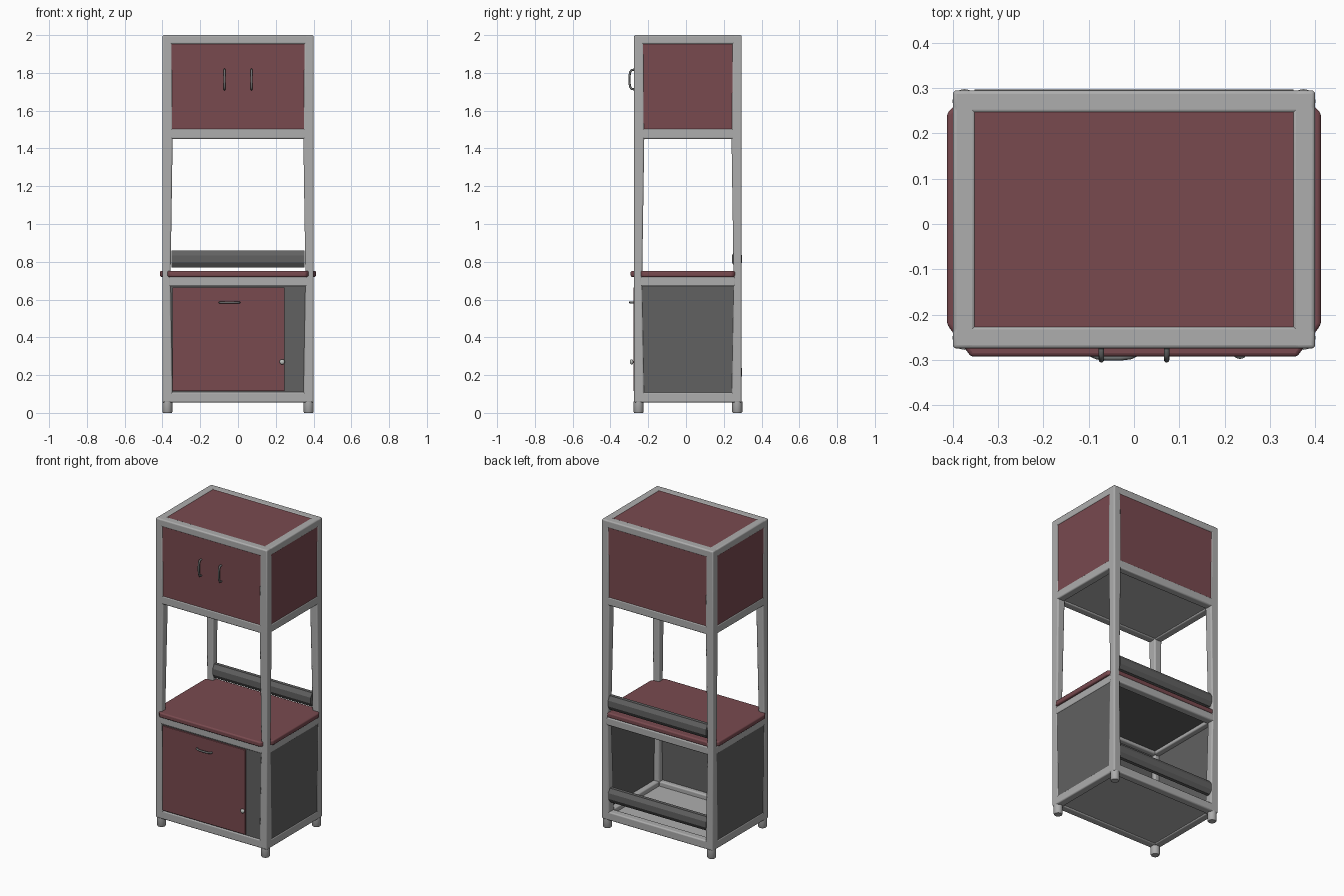
import bpy, bmesh, math
from mathutils import Vector

if "Cube" in bpy.data.objects:
    bpy.data.objects.remove(bpy.data.objects["Cube"])


def material(name, rgb):
    m = bpy.data.materials.new(name)
    m.diffuse_color = (*rgb, 1)
    m.use_nodes = True
    m.node_tree.nodes["Principled BSDF"].inputs["Base Color"].default_value = m.diffuse_color
    return m


FRAME = material("light grey frame", (0.42, 0.42, 0.42))
RED = material("dull red panel", (0.19, 0.068, 0.078))
DARK = material("dark grey panel", (0.12, 0.12, 0.12))
METAL = material("handle metal", (0.16, 0.165, 0.165))
KNOB = material("pale knob", (0.5, 0.52, 0.5))

X, Y0, Y1, T = 0.4, -0.275, 0.295, 0.05   # frame outer limits and bar width


def finish(name, bm, mat, bevel=0, smooth=True):
    bmesh.ops.recalc_face_normals(bm, faces=bm.faces)
    me = bpy.data.meshes.new(name)
    bm.to_mesh(me)
    bm.free()
    ob = bpy.data.objects.new(name, me)
    bpy.context.collection.objects.link(ob)
    me.materials.append(mat)
    if bevel:
        b = ob.modifiers.new("bevel", 'BEVEL')
        b.width, b.segments, b.limit_method = bevel, 3, 'ANGLE'
    if smooth:
        bpy.ops.object.select_all(action='DESELECT')
        ob.select_set(True)
        bpy.context.view_layer.objects.active = ob
        bpy.ops.object.shade_smooth_by_angle(angle=math.radians(35))
    return ob


def loft(name, rings, mat, bevel=0, smooth=True):
    bm = bmesh.new()
    vs = [[bm.verts.new(p) for p in r] for r in rings]
    n = len(vs[0])
    for a, b in zip(vs, vs[1:]):
        for i in range(n):
            bm.faces.new((a[i], a[(i + 1) % n], b[(i + 1) % n], b[i]))
    bm.faces.new(vs[0])
    bm.faces.new(vs[-1])
    return finish(name, bm, mat, bevel, smooth)


def box(name, x0, x1, y0, y1, z0, z1, mat, bevel=0):
    return loft(name, [[(x0, y0, z), (x1, y0, z), (x1, y1, z), (x0, y1, z)]
                       for z in (z0, z1)], mat, bevel, bevel > 0)


def tube(name, pts, r, mat):
    cu = bpy.data.curves.new(name, 'CURVE')
    cu.dimensions = '3D'
    cu.bevel_depth, cu.bevel_resolution, cu.use_fill_caps = r, 3, True
    s = cu.splines.new('POLY')
    s.points.add(len(pts) - 1)
    for p, c in zip(s.points, pts):
        p.co = (*c, 1)
    ob = bpy.data.objects.new(name, cu)
    cu.materials.append(mat)
    bpy.context.collection.objects.link(ob)


# corner posts (slimmer near the worktop) and round feet
for sx, side in ((-1, "left"), (1, "right")):
    for yo, sy, end in ((Y0, 1, "front"), (Y1, -1, "back")):
        rings = []
        for z, w in ((0.055, 0.055), (0.72, 0.043), (1.45, 0.054), (2.0, 0.05)):
            xa, xb, yb = sx * X, sx * (X - w), yo + sy * w
            rings.append([(xa, yo, z), (xb, yo, z), (xb, yb, z), (xa, yb, z)])
        loft(f"{end}_{side}_post", rings, FRAME, 0.008)
        cx, cy = sx * (X - 0.026), yo + sy * 0.024
        loft(f"{end}_{side}_foot",
             [[(cx + r * math.cos(a * math.pi / 8), cy + r * math.sin(a * math.pi / 8), z)
               for a in range(16)] for z, r in ((0, 0.023), (0.006, 0.027), (0.06, 0.027))], FRAME)

# horizontal rails at four heights
for z0, z1, lvl in ((0.055, 0.11, "base"), (0.67, 0.722, "worktop"),
                    (1.45, 1.505, "cabinet_bottom"), (1.952, 2.0, "cabinet_top")):
    xi = X - 0.03
    box(f"{lvl}_front_rail", -xi, xi, Y0, Y0 + T, z0, z1, FRAME, 0.008)
    box(f"{lvl}_back_rail", -xi, xi, Y1 - T, Y1, z0, z1, FRAME, 0.008)
    for s, side in ((-1, "left"), (1, "right")):
        a, b = sorted((s * X, s * (X - T)))
        box(f"{lvl}_{side}_rail", a, b, Y0 + 0.03, Y1 - 0.03, z0, z1, FRAME, 0.008)

# upper cabinet panels
xi, e = X - 0.04, 0.003
box("upper_front_panel", -xi, xi, Y0 + e, Y0 + 0.015, 1.49, 1.965, RED)
box("upper_back_panel", -xi, xi, Y1 - 0.015, Y1 - e, 1.49, 1.965, RED)
box("upper_top_panel", -xi, xi, Y0 + 0.04, Y1 - 0.04, 1.985, 2.0 - e, RED)
box("upper_floor_panel", -xi, xi, Y0 + 0.04, Y1 - 0.04, 1.458, 1.475, FRAME)
for s, side in ((-1, "left"), (1, "right")):
    a, b = sorted((s * (X - e), s * (X - 0.015)))
    box(f"upper_{side}_panel", a, b, Y0 + 0.04, Y1 - 0.04, 1.49, 1.965, RED)
    box(f"lower_{side}_panel", a, b, Y0 + 0.04, Y1 - 0.04, 0.10, 0.68, DARK)

# lower cabinet: open back, tilt door and filler strip in front
box("lower_floor", -xi, xi, Y0 + 0.04, Y1 - 0.04, 0.062, 0.08, FRAME)
box("lower_ceiling", -xi, xi, Y0 + 0.04, Y1 - 0.04, 0.69, 0.71, DARK)
box("lower_front_panel", -xi, xi, Y0 + 0.006, Y0 + 0.02, 0.10, 0.68, DARK)
box("lower_door", -0.347, 0.247, Y0 - 0.004, Y0 + 0.008, 0.115, 0.665, RED, 0.003)

# worktop with cut corners
top = [(-0.36, -0.293), (0.36, -0.293), (0.413, -0.222), (0.413, 0.245),
       (0.365, 0.293), (-0.365, 0.293), (-0.413, 0.245), (-0.413, -0.222)]
loft("worktop", [[(x, y, z) for x, y in top] for z in (0.72, 0.752)], RED, 0.008)

# many-sided bars across the back
for zc, name in ((0.815, "upper_back_bar"), (0.215, "lower_back_bar")):
    loft(name, [[(x, 0.27 + 0.027 * math.cos((k + .5) * math.pi / 4) / 0.924,
                  zc + 0.045 * math.sin((k + .5) * math.pi / 4) / 0.924)
                 for k in range(8)] for x in (-0.352, 0.352)], DARK, 0, False)

# arched handles
arch = [(-0.052, 0.0), (-0.05, 0.014), (-0.038, 0.021), (-0.015, 0.025),
        (0.015, 0.025), (0.038, 0.021), (0.05, 0.014), (0.052, 0.0)]
for s, side in ((-1, "left"), (1, "right")):
    tube(f"{side}_cabinet_handle", [(s * 0.072, Y0 - d, 1.765 + t) for t, d in arch], 0.006, METAL)
tube("door_handle", [(-0.045 + t, Y0 - 0.002 - d * 0.75, 0.585) for t, d in arch], 0.006, METAL)

# door knob
bm = bmesh.new()
bmesh.ops.create_uvsphere(bm, u_segments=16, v_segments=10, radius=0.014)
bmesh.ops.scale(bm, vec=Vector((1, 0.7, 1)), verts=bm.verts)
bmesh.ops.translate(bm, vec=Vector((0.234, Y0 - 0.013, 0.27)), verts=bm.verts)
finish("door_knob", bm, KNOB)
